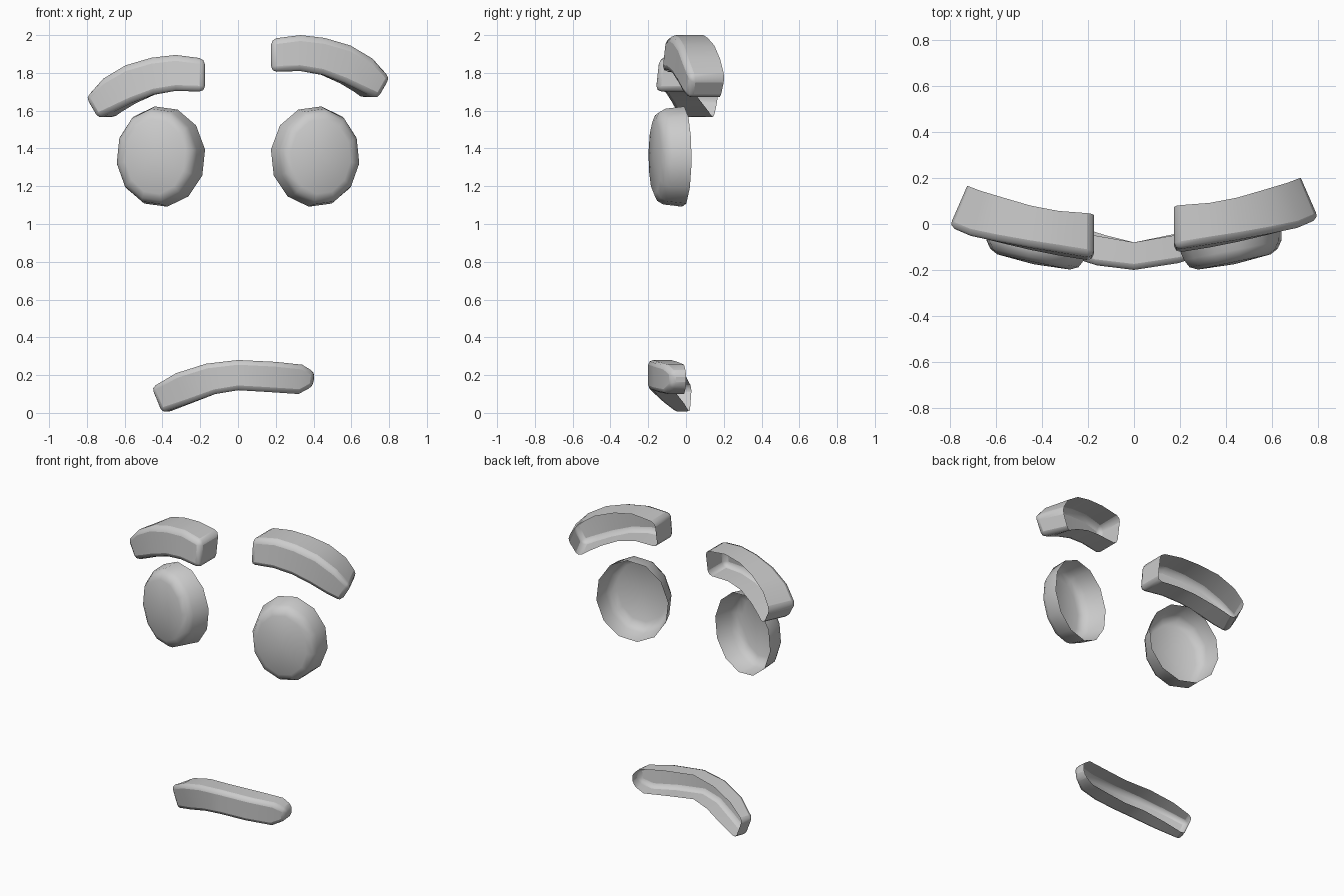
import bpy, bmesh, math

if "Cube" in bpy.data.objects:
    bpy.data.objects.remove(bpy.data.objects["Cube"])


def finish(name, bm, bevel=0.0):
    bmesh.ops.recalc_face_normals(bm, faces=bm.faces)
    mesh = bpy.data.meshes.new(name)
    bm.to_mesh(mesh)
    bm.free()
    obj = bpy.data.objects.new(name, mesh)
    bpy.context.collection.objects.link(obj)
    bpy.ops.object.select_all(action='DESELECT')
    obj.select_set(True)
    bpy.context.view_layer.objects.active = obj
    bpy.ops.object.shade_smooth_by_angle(angle=math.radians(45))
    if bevel:
        mod = obj.modifiers.new("soft_edges", 'BEVEL')
        mod.width = bevel
        mod.segments = 2
        mod.limit_method = 'ANGLE'
        mod.angle_limit = math.radians(42)
    return obj


def channel(name, stations, side=1, dy=0, dz=0, bevel=0.03):
    """Open-backed curved bar. Station: top x,z, bottom x,z,
    front y top/bottom, back y top/bottom, sideways shift of the back."""
    bm = bmesh.new()
    rows = []
    for xt, zt, xb, zb, ft, fb, bt, bb, dx in stations:
        pts = [(xt + dx, bt, zt), (xt, ft, zt), (xb, fb, zb), (xb + dx, bb, zb)]
        rows.append([bm.verts.new((side * x, y + dy, z + dz)) for x, y, z in pts])
    for a, b in zip(rows, rows[1:]):
        for i in range(3):
            bm.faces.new((a[i], a[i + 1], b[i + 1], b[i]))
    bm.faces.new(rows[0])
    bm.faces.new(rows[-1])
    return finish(name, bm, bevel)


def eye(name, side):
    """Twelve-sided open-backed cup, turned outwards."""
    bm = bmesh.new()
    # shift x, y, radius x, radius z, slope
    rings = [(0.408, -0.015, 0.236, 0.268, 0.19),
             (0.430, -0.115, 0.214, 0.256, 0.20),
             (0.434, -0.148, 0.194, 0.236, 0.21),
             (0.438, -0.165, 0.160, 0.200, 0.21)]
    rows = []
    for cx, cy, rx, rz, slope in rings:
        row = []
        for i in range(12):
            t = math.radians(82 + 30 * i)
            u = rx * math.cos(t)
            row.append(bm.verts.new((side * (cx + u), cy + slope * u,
                                     1.357 + rz * math.sin(t))))
        rows.append(row)
    for a, b in zip(rows, rows[1:]):
        for i in range(12):
            j = (i + 1) % 12
            bm.faces.new((a[i], a[j], b[j], b[i]))
    tip = bm.verts.new((side * 0.438, -0.175, 1.357))
    for i in range(12):
        bm.faces.new((rows[-1][i], rows[-1][(i + 1) % 12], tip))
    return finish(name, bm)


# eyes
eye("eye_right", 1)
eye("eye_left", -1)

# eyebrows, one raised
brow = [
    (0.175, 1.98, 0.175, 1.805, -0.11, -0.13, 0.08, 0.05, 0),
    (0.33, 2.00, 0.33, 1.81, -0.085, -0.105, 0.092, 0.062, 0),
    (0.46, 1.985, 0.45, 1.79, -0.065, -0.08, 0.115, 0.085, -0.01),
    (0.60, 1.945, 0.57, 1.745, -0.04, -0.05, 0.15, 0.12, -0.03),
    (0.72, 1.875, 0.665, 1.70, -0.015, -0.025, 0.18, 0.155, -0.05),
    (0.815, 1.775, 0.75, 1.66, 0.025, 0.01, 0.205, 0.18, -0.08),
]
channel("eyebrow_right", brow)
channel("eyebrow_left", brow, side=-1, dy=-0.035, dz=-0.105)

# crooked mouth
mouth = [
    (-0.465, 0.135, -0.41, 0.0, -0.05, -0.06, 0.03, 0.02, 0.03),
    (-0.33, 0.21, -0.26, 0.05, -0.13, -0.125, -0.01, -0.01, 0.01),
    (-0.17, 0.26, -0.12, 0.10, -0.18, -0.18, -0.05, -0.05, 0),
    (0.0, 0.28, 0.0, 0.12, -0.20, -0.20, -0.08, -0.08, 0),
    (0.20, 0.27, 0.17, 0.11, -0.17, -0.17, -0.045, -0.045, 0),
    (0.34, 0.255, 0.32, 0.10, -0.12, -0.12, -0.01, -0.01, 0),
    (0.41, 0.215, 0.40, 0.14, -0.075, -0.08, 0.0, 0.0, -0.01),
]
channel("mouth", mouth, bevel=0.025)
